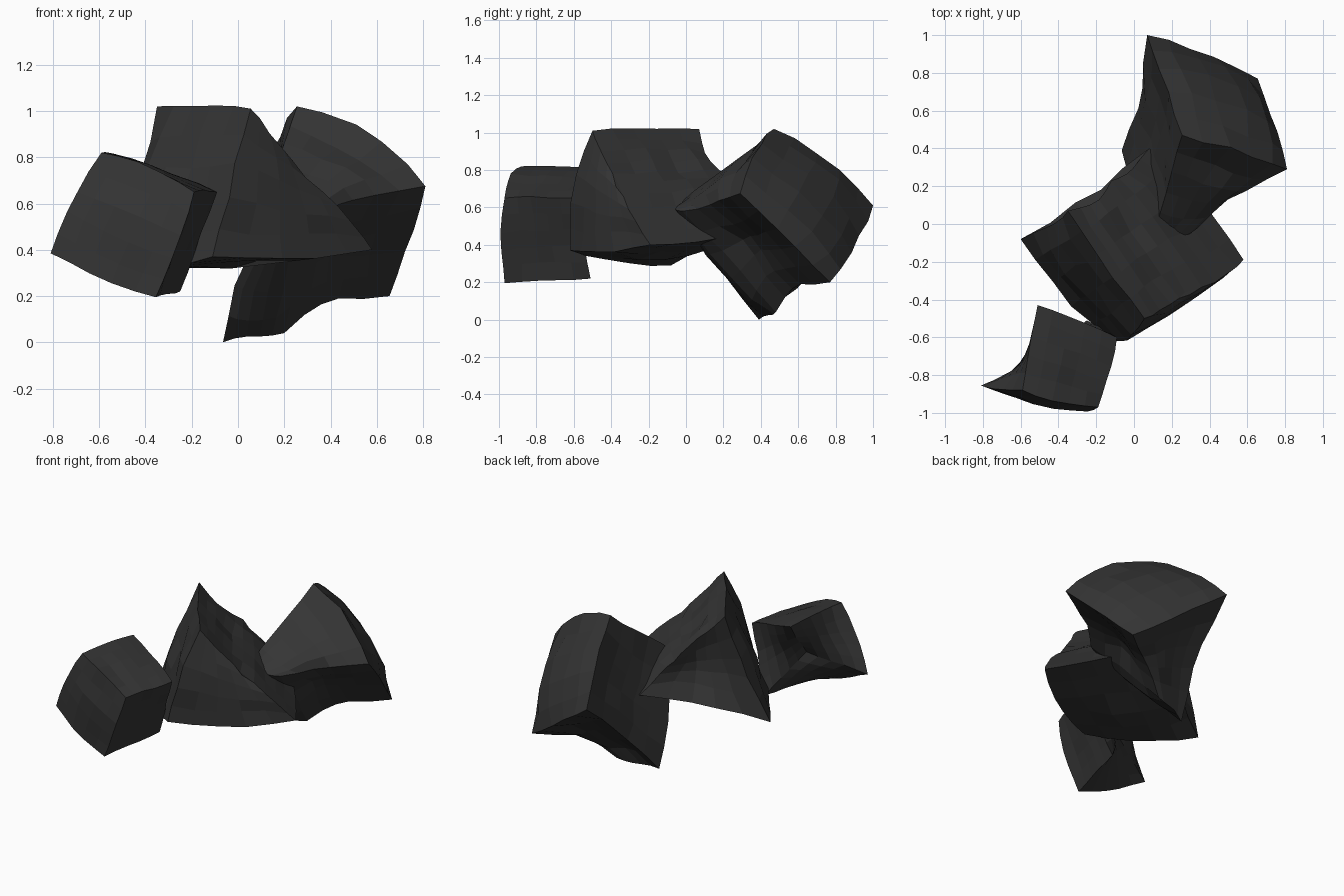
import bpy, bmesh
from mathutils import Vector, noise

if "Cube" in bpy.data.objects:
    bpy.data.objects.remove(bpy.data.objects["Cube"])

stone = bpy.data.materials.new("dark_stone")
stone.diffuse_color = (0.035, 0.035, 0.035, 1)
stone.use_nodes = True
stone.node_tree.nodes["Principled BSDF"].inputs["Base Color"].default_value = stone.diffuse_color


def rock(name, corners, bulges, rough=0.02, cuts=4):
    """Faceted boulder: a gridded cube stretched onto 8 corners, then swollen and roughened.
    Corner order: x fastest, then y, then z. Bulges: -x, +x, -y, +y, -z, +z (negative = dented)."""
    pts = [Vector(c) for c in corners]
    centre = sum(pts, Vector()) / 8
    bm = bmesh.new()
    bmesh.ops.create_cube(bm, size=2)
    bmesh.ops.subdivide_edges(bm, edges=bm.edges[:], cuts=cuts, use_grid_fill=True)
    for v in bm.verts:
        q = v.co.copy()
        p = Vector()
        for i, c in enumerate(pts):
            w = 1
            for axis in range(3):
                side = 1 if i >> axis & 1 else -1
                w *= (1 + side * q[axis]) / 2
            p += c * w
        fade = 3 - q.length_squared           # 0 at corners, 2 at face centres
        swell = 0
        for axis in range(3):                 # add the bulge of each face this point lies on
            if abs(q[axis]) > 0.999:
                swell += bulges[axis * 2 + (q[axis] > 0)] * fade / 2
        p += (p - centre).normalized() * swell
        p += noise.noise_vector(p * 5) * rough * min(1, fade)
        v.co = p
    bmesh.ops.recalc_face_normals(bm, faces=bm.faces[:])
    mesh = bpy.data.meshes.new(name)
    bm.to_mesh(mesh)
    bm.free()
    mesh.materials.append(stone)
    ob = bpy.data.objects.new(name, mesh)
    bpy.context.collection.objects.link(ob)
    return ob


# small front rock, with one deeply pinched-in back corner
rock("front_rock", [
    (-0.81, -0.855, 0.385), (-0.355, -0.97, 0.195),
    (-0.45, -0.69, 0.51), (-0.25, -0.51, 0.22),
    (-0.59, -0.88, 0.82), (-0.19, -0.97, 0.65),
    (-0.51, -0.43, 0.80), (-0.09, -0.60, 0.65)],
    (0, 0.0, 0.045, 0, 0, 0.02), 0.015)

# wedge-shaped middle rock
rock("middle_rock", [
    (-0.11, -0.62, 0.37), (0.58, -0.19, 0.40),
    (-0.60, -0.08, 0.29), (0.08, 0.40, 0.48),
    (0.055, -0.50, 1.01), (0.27, -0.36, 0.72),
    (-0.35, 0.07, 1.02), (-0.12, 0.23, 0.76)],
    (0.04, 0.03, 0.05, -0.10, 0.05, 0.0), 0.025)

# large back rock standing on its lowest corner
rock("back_rock", [
    (0.11, -0.03, 0.60), (0.34, -0.02, 0.58),
    (-0.065, 0.39, 0.0), (0.20, 0.48, 0.04),
    (0.255, 0.47, 1.02), (0.81, 0.29, 0.675),
    (0.07, 1.0, 0.61), (0.655, 0.77, 0.20)],
    (-0.02, -0.08, 0.03, -0.06, 0.05, 0.10), 0.025)
